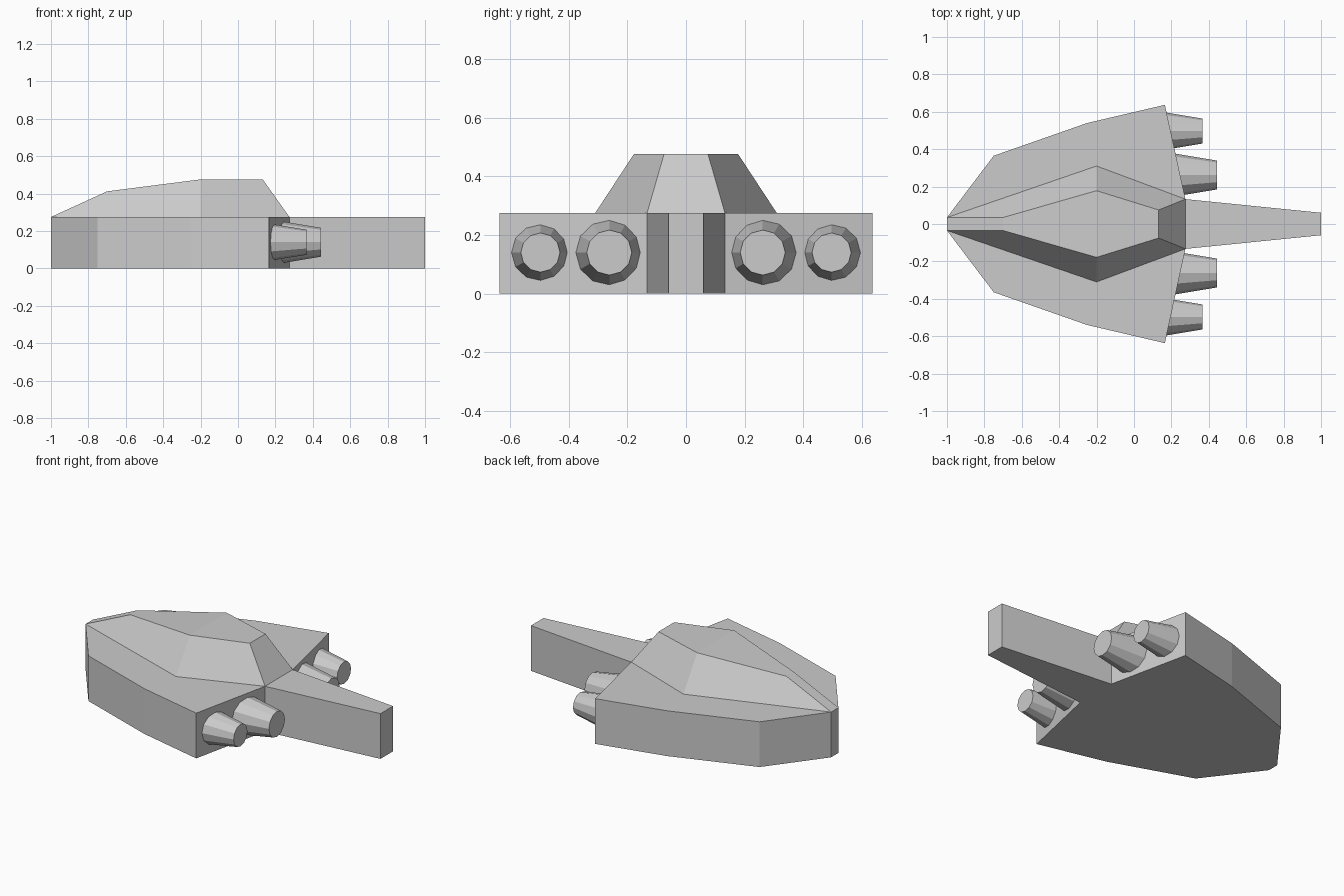
import bpy, bmesh
from math import pi
from mathutils import Matrix

if "Cube" in bpy.data.objects:
    bpy.data.objects.remove(bpy.data.objects["Cube"])


def finish(name, bm):
    bmesh.ops.recalc_face_normals(bm, faces=bm.faces)
    mesh = bpy.data.meshes.new(name)
    bm.to_mesh(mesh)
    bm.free()
    obj = bpy.data.objects.new(name, mesh)
    bpy.context.collection.objects.link(obj)
    return obj


# Hull and tail: mirrored half outline, extruded upward
HULL_H = 0.275
half = [(-1, 0.035), (-0.75, 0.365), (-0.25, 0.54), (0.165, 0.637),
        (0.275, 0.133), (1, 0.06)]
outline = half + [(x, -y) for x, y in reversed(half)]
bm = bmesh.new()
base = bm.faces.new([bm.verts.new((x, y, 0)) for x, y in outline])
ext = bmesh.ops.extrude_face_region(bm, geom=[base], use_keep_orig=True)
top = [v for v in ext["geom"] if isinstance(v, bmesh.types.BMVert)]
bmesh.ops.translate(bm, verts=top, vec=(0, 0, HULL_H))
finish("hull", bm)

# Raised cabin: lower rim and roof edge on each side, joined by sloped panels
rim = [(-1, 0.035, HULL_H), (-0.2, 0.31, HULL_H), (0.275, 0.133, HULL_H)]
roof = [(-0.7, 0.035, 0.412), (-0.2, 0.178, 0.476), (0.132, 0.075, 0.476)]
bm = bmesh.new()
sides = []
for s in (1, -1):
    r, t = [[bm.verts.new((x, s * y, z)) for x, y, z in row] for row in (rim, roof)]
    for i in range(2):
        bm.faces.new((r[i], r[i + 1], t[i + 1], t[i]))
    sides.append([r[0]] + t + [r[2]])
a, b = sides
for i in range(4):
    bm.faces.new((a[i], a[i + 1], b[i + 1], b[i]))
finish("cabin", bm)

# Engines: tapered twelve-sided nozzles set into the slanted rear walls
engines = [("inner_engine", 0.262, 0.21, 0.445, 0.116, 0.077),
           ("outer_engine", 0.497, 0.165, 0.365, 0.1, 0.067)]
for name, y, x0, x1, r0, r1 in engines:
    for side, s in (("left", 1), ("right", -1)):
        bm = bmesh.new()
        place = Matrix.Translation(((x0 + x1) / 2, s * y, 0.14)) @ Matrix.Rotation(pi / 2, 4, 'Y')
        bmesh.ops.create_cone(bm, cap_ends=True, segments=12, radius1=r0,
                              radius2=r1, depth=x1 - x0, matrix=place)
        finish(f"{name}_{side}", bm)
